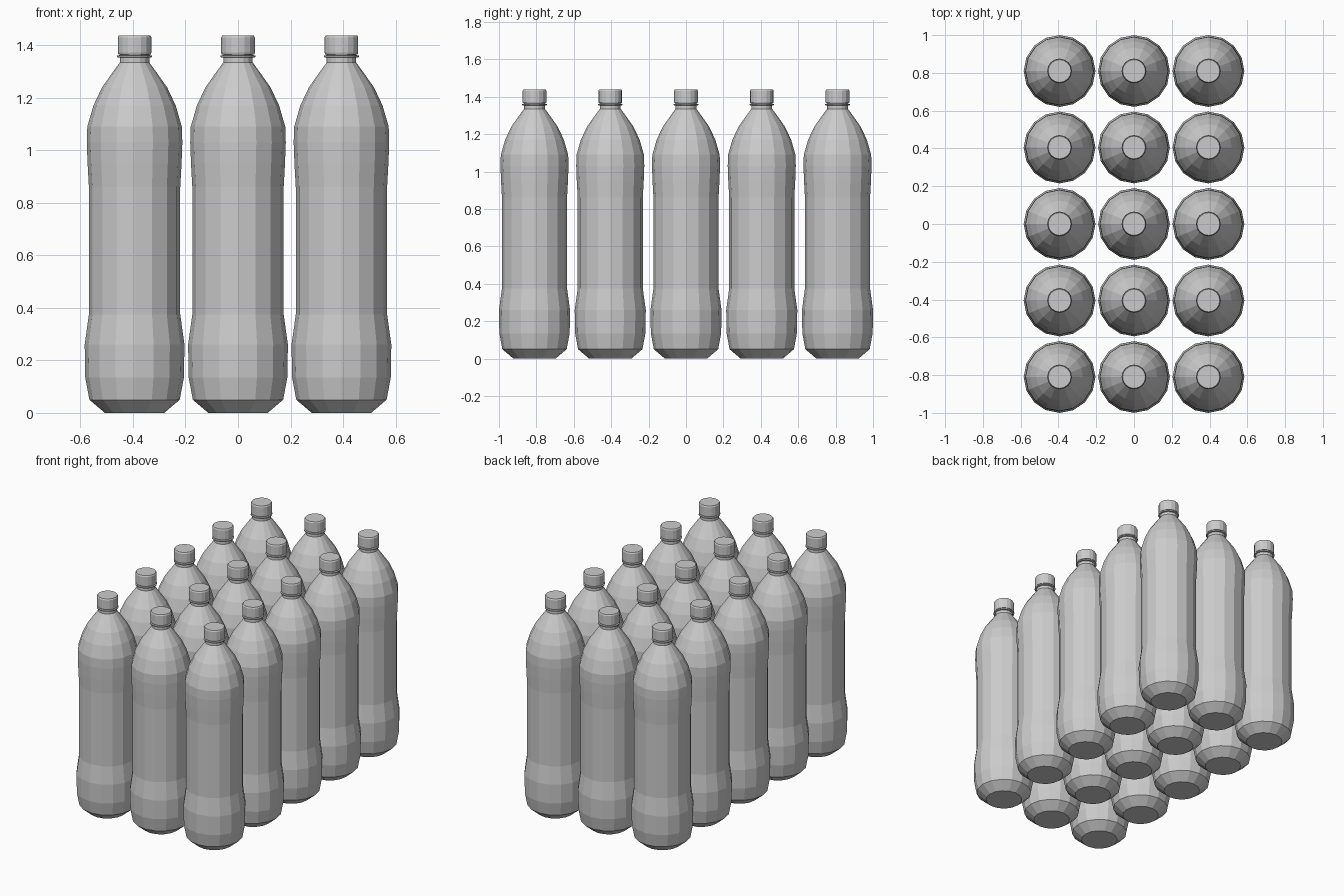
import bpy, bmesh
from math import sin, cos, tau

if "Cube" in bpy.data.objects:
    bpy.data.objects.remove(bpy.data.objects["Cube"])

SIDES = 16
COLS, ROWS = 3, 5
STEP_X, STEP_Y = 0.394, 0.405


def lathe(name, profile):
    """Closed faceted solid of revolution from (radius, height) points."""
    bm = bmesh.new()
    rings = [[bm.verts.new((r * cos(tau * i / SIDES), r * sin(tau * i / SIDES), z))
              for i in range(SIDES)] for r, z in profile]
    for a, b in zip(rings, rings[1:]):
        for i in range(SIDES):
            j = (i + 1) % SIDES
            bm.faces.new((a[i], a[j], b[j], b[i]))
    bm.faces.new(rings[0][::-1])
    bm.faces.new(rings[-1])
    mesh = bpy.data.meshes.new(name)
    bm.to_mesh(mesh)
    bm.free()
    return mesh


# Bottle body: base chamfer, foot bulge, waist, shoulder, neck and collar ring
body = lathe("bottle_body", [
    (0.113, 0.0), (0.172, 0.05), (0.188, 0.135), (0.190, 0.26), (0.174, 0.375),
    (0.174, 0.86), (0.179, 0.95), (0.182, 1.03), (0.180, 1.09), (0.157, 1.17),
    (0.124, 1.24), (0.085, 1.295), (0.056, 1.335), (0.056, 1.353),
    (0.066, 1.355), (0.066, 1.361), (0.056, 1.363), (0.056, 1.375)])

# Screw cap with a slightly bevelled top
cap = lathe("bottle_cap", [
    (0.062, 1.366), (0.064, 1.372), (0.064, 1.430), (0.060, 1.438)])

# Grid of bottles
for c in range(COLS):
    for r in range(ROWS):
        x = (c - (COLS - 1) / 2) * STEP_X
        y = (r - (ROWS - 1) / 2) * STEP_Y
        for mesh in (body, cap):
            ob = bpy.data.objects.new(f"{mesh.name}_{c + 1}_{r + 1}", mesh)
            ob.location = (x, y, 0)
            bpy.context.collection.objects.link(ob)
